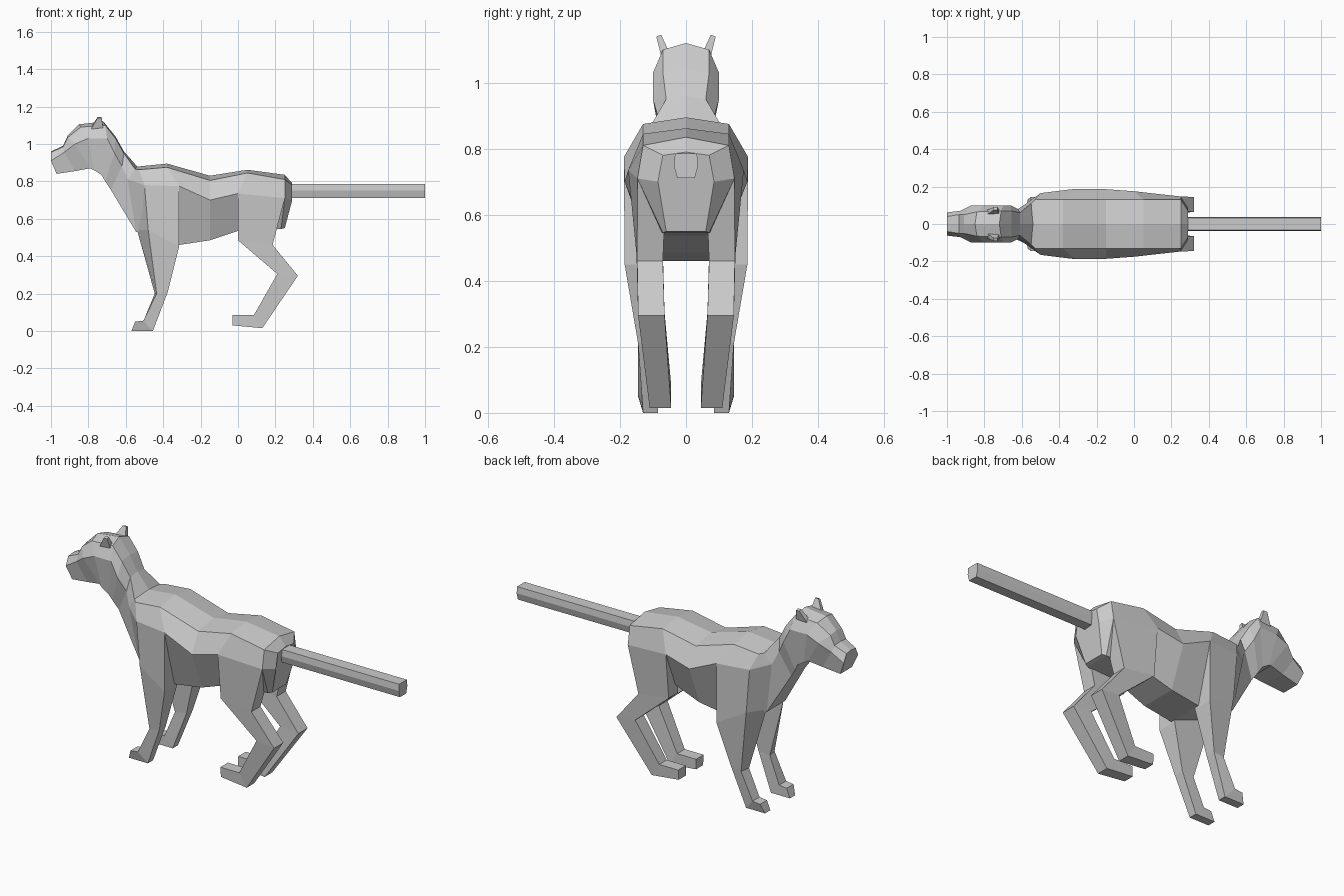
import bpy, bmesh

fur = bpy.data.materials.new("grey fur")
fur.diffuse_color = (0.6, 0.6, 0.6, 1)


def loft(name, rings):
    """Skin a series of closed rings and cap both ends."""
    bm = bmesh.new()
    loops = [[bm.verts.new(p) for p in ring] for ring in rings]
    n = len(loops[0])
    for a, b in zip(loops, loops[1:]):
        for i in range(n):
            j = (i + 1) % n
            bm.faces.new((a[i], a[j], b[j], b[i]))
    bm.faces.new(loops[0])
    bm.faces.new(loops[-1])
    bmesh.ops.recalc_face_normals(bm, faces=bm.faces)
    me = bpy.data.meshes.new(name)
    bm.to_mesh(me)
    bm.free()
    me.materials.append(fur)
    ob = bpy.data.objects.new(name, me)
    bpy.context.collection.objects.link(ob)
    return ob


def full(half):
    """Mirror a half ring that starts on the centre line."""
    return half + [(x, -y, z) for x, y, z in reversed(half) if y > 0]


def limb(name, rings):
    """Four-sided limb on each side of the body.
    ring: front x, z, y / back x, z, y / inner y, inner front offset"""
    for side, s in (("left", -1), ("right", 1)):
        loft(f"{side}_{name}", [
            [(xf, s * yf, zf), (xb, s * yb, zb), (xb, s * yi, zb), (xf - d, s * yi, zf)]
            for xf, zf, yf, xb, zb, yb, yi, d in rings])


# base of the neck, shared by the head and torso
shoulder = [(-.54, 0, .88), (-.55, .11, .865), (-.59, .10, .81), (-.545, .08, .53)]

# head and neck: crown, ridge, cheek, jaw of each ring from nose to shoulder
head = [
    [(-1, 0, .96), (-1, .04, .955), (-1, .062, .91), (-.97, .05, .84)],
    [(-.935, 0, .99), (-.935, .05, .985), (-.93, .07, .955), (-.87, .06, .855)],
    [(-.91, 0, 1.045), (-.91, .05, 1.035), (-.87, .10, 1.0), (-.79, .07, .87)],
    [(-.85, 0, 1.105), (-.84, .065, 1.09), (-.80, .10, 1.03), (-.77, .08, .86)],
    [(-.72, 0, 1.12), (-.71, .07, 1.10), (-.70, .10, 1.03), (-.73, .08, .835)],
    [(-.655, 0, 1.04), (-.655, .07, 1.03), (-.66, .10, .95), (-.71, .07, .80)],
    [(-.61, 0, .96), (-.61, .06, .95), (-.62, .08, .88), (-.68, .06, .755)],
    shoulder,
]
loft("head_and_neck", [full(r) for r in head])

# torso: spine, back ridge, flank, belly edge of each ring
torso = [
    shoulder,
    [(-.53, 0, .88), (-.53, .13, .862), (-.50, .165, .78), (-.48, .10, .52)],
    [(-.38, 0, .895), (-.38, .13, .875), (-.315, .188, .775), (-.315, .10, .46)],
    [(-.15, 0, .83), (-.15, .13, .805), (-.15, .186, .70), (-.15, .10, .485)],
    [(.05, 0, .862), (.05, .13, .845), (0, .175, .735), (0, .09, .535)],
    [(.25, 0, .835), (.25, .13, .81), (.25, .147, .71), (.23, .07, .545)],
    [(.29, 0, .79), (.29, .07, .78), (.29, .085, .70), (.25, .06, .55)],
]
loft("torso", [full(r) for r in torso])

# legs
limb("front_leg", [
    (-.50, .78, .165, -.315, .775, .188, .09, .04),
    (-.48, .54, .165, -.315, .45, .186, .075, .06),
    (-.435, .20, .145, -.375, .21, .145, .09, .01),
    (-.505, .055, .145, -.455, 0, .13, .085, 0),
    (-.55, .05, .145, -.57, 0, .13, .085, 0)])
limb("hind_leg", [
    (0, .735, .175, .25, .71, .147, .06, 0),
    (0, .485, .15, .185, .46, .148, .07, 0),
    (.21, .305, .14, .32, .295, .145, .065, 0),
    (.085, .085, .11, .13, .015, .11, .045, 0),
    (-.03, .085, .11, -.03, .03, .105, .045, 0)])

# ears
for side, s in (("left", -1), ("right", 1)):
    loft(f"{side}_ear", [
        [(-.785, s * .05, 1.09), (-.785, s * .075, 1.08),
         (-.72, s * .075, 1.08), (-.72, s * .05, 1.09)],
        [(-.75, s * .075, 1.145), (-.75, s * .09, 1.14),
         (-.73, s * .09, 1.14), (-.73, s * .075, 1.145)]])

# tail: straight hexagonal rod
loft("tail", [[(x, s * y, z) for s, pts in (
    (1, [(.033, .785), (.037, .75), (.027, .712)]),
    (-1, [(.027, .712), (.037, .75), (.033, .785)])) for y, z in pts]
    for x in (.26, 1)])
